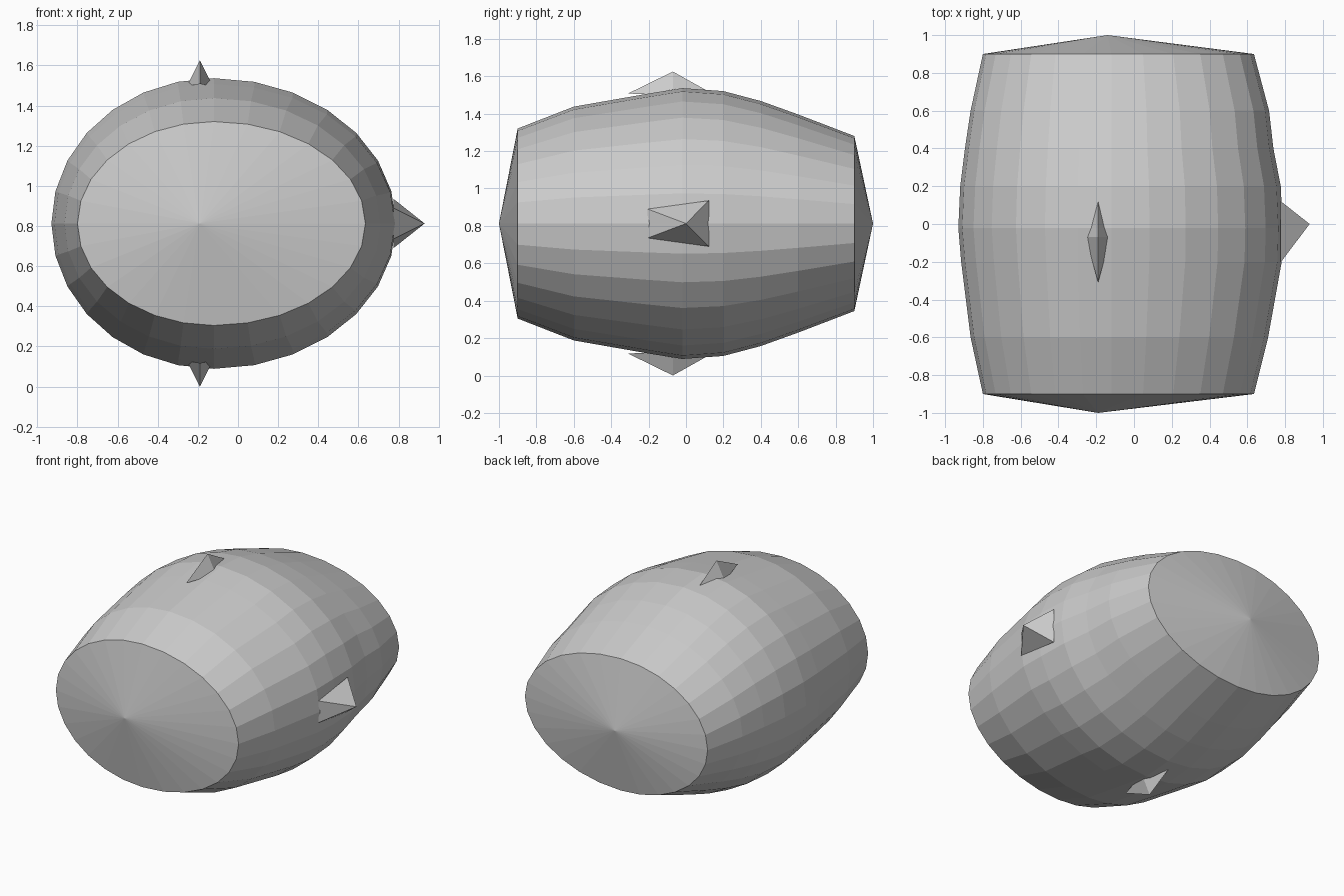
import bpy, bmesh
from math import sin, cos, pi

if "Cube" in bpy.data.objects:
    bpy.data.objects.remove(bpy.data.objects["Cube"])

CZ = 0.8125   # height of the barrel axis
TOP_X = -0.12  # x of the crown line
SEG = 28


def make_object(name, bm):
    bmesh.ops.recalc_face_normals(bm, faces=bm.faces[:])
    mesh = bpy.data.meshes.new(name)
    bm.to_mesh(mesh)
    bm.free()
    obj = bpy.data.objects.new(name, mesh)
    bpy.context.collection.objects.link(obj)
    return obj


def make_spike(name, base, tip):
    bm = bmesh.new()
    ring = [bm.verts.new(p) for p in base]
    apex = bm.verts.new(tip)
    bm.faces.new(ring)
    for i in range(len(ring)):
        bm.faces.new((ring[i], ring[(i + 1) % len(ring)], apex))
    return make_object(name, bm)


# Barrel: lofted oval rings (y, left x, right x, half height)
rings = [
    (-0.90, -0.80, 0.635, 0.508),
    (-0.60, -0.865, 0.71, 0.625),
    (-0.20, -0.915, 0.782, 0.695),
    (-0.02, -0.93, 0.787, 0.724),
    (0.20, -0.92, 0.777, 0.708),
    (0.40, -0.895, 0.738, 0.655),
    (0.60, -0.865, 0.715, 0.583),
    (0.90, -0.80, 0.635, 0.468),
]
bm = bmesh.new()
loops = []
for y, left, right, rz in rings:
    loop = []
    for i in range(SEG):
        a = 2 * pi * i / SEG
        rx = right - TOP_X if cos(a) > 0 else TOP_X - left
        loop.append(bm.verts.new((TOP_X + rx * cos(a), y, CZ + rz * sin(a))))
    loops.append(loop)
for a, b in zip(loops, loops[1:]):
    for i in range(SEG):
        j = (i + 1) % SEG
        bm.faces.new((a[i], a[j], b[j], b[i]))

# Shallow pointed end caps
for loop, tip in ((loops[0], (-0.19, -1.0, CZ)), (loops[-1], (-0.14, 1.0, CZ))):
    apex = bm.verts.new(tip)
    for i in range(SEG):
        bm.faces.new((loop[i], loop[(i + 1) % SEG], apex))
make_object("barrel_body", bm)

# Slim diamond fins on top and bottom
for name, s in (("top_fin", 1), ("bottom_fin", -1)):
    base = [(-0.19, -0.31, CZ + s * 0.695), (-0.125, -0.07, CZ + s * 0.685),
            (-0.19, 0.14, CZ + s * 0.695), (-0.255, -0.07, CZ + s * 0.685)]
    make_spike(name, base, (-0.19, -0.07, CZ + s * 0.8125))

# Pyramid spike on the right side
make_spike("side_spike",
           [(0.775, -0.205, 0.735), (0.775, 0.122, 0.69),
            (0.775, 0.122, 0.935), (0.775, -0.205, 0.89)],
           (0.93, 0.0, 0.8125))
